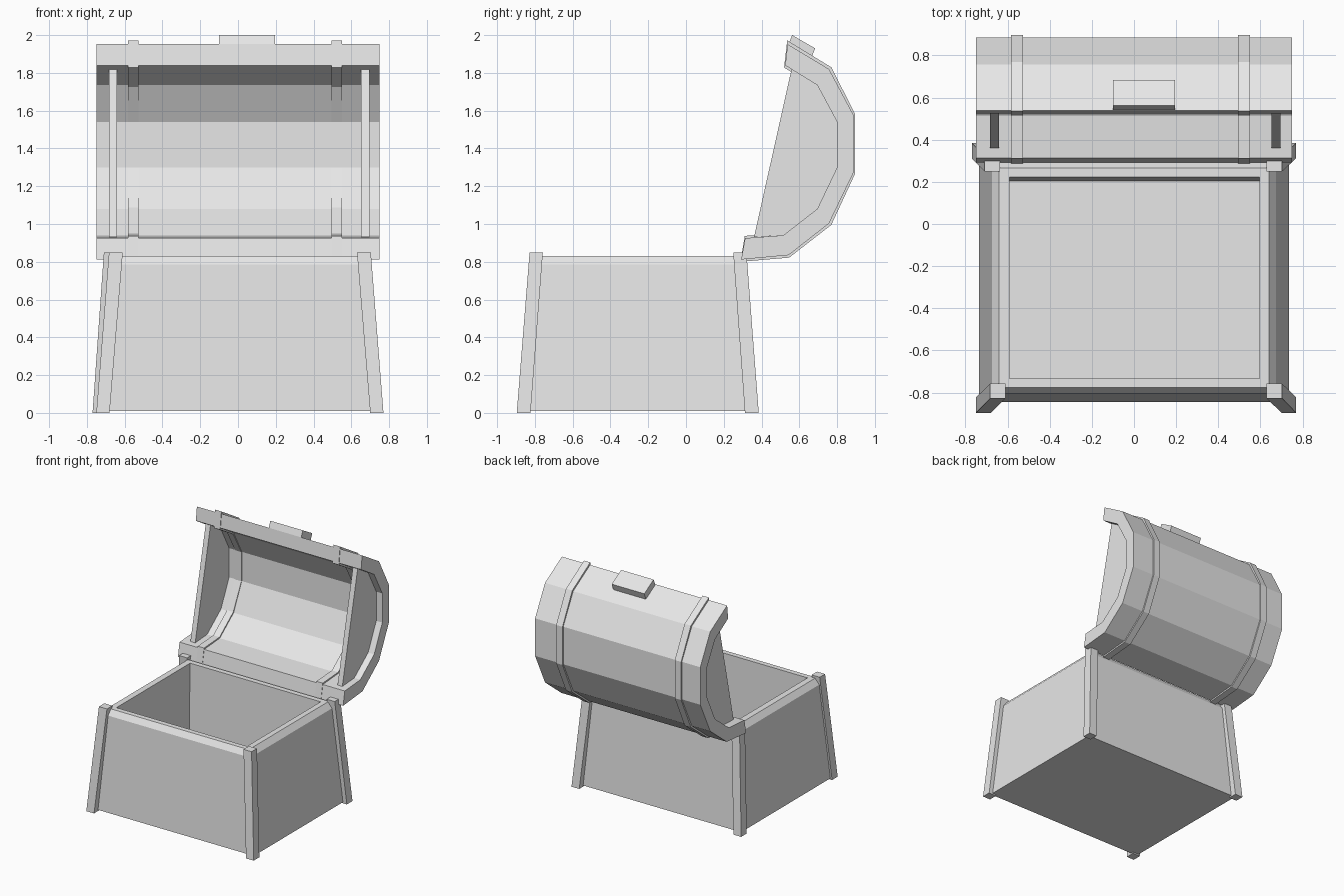
import bpy, bmesh

cube = bpy.data.objects.get("Cube")
if cube:
    bpy.data.objects.remove(cube, do_unlink=True)

grey = bpy.data.materials.new("plain grey")
COLOUR = (0.8, 0.8, 0.8, 1)
grey.diffuse_color = COLOUR
grey.use_nodes = True
grey.node_tree.nodes["Principled BSDF"].inputs["Base Color"].default_value = COLOUR


def loft(name, rings):
    """Join equal-length rings of points and cap both ends."""
    bm = bmesh.new()
    loops = [[bm.verts.new(p) for p in ring] for ring in rings]
    n = len(loops[0])
    for a, b in zip(loops, loops[1:]):
        for i in range(n):
            j = (i + 1) % n
            bm.faces.new((a[i], a[j], b[j], b[i]))
    bm.faces.new(loops[0][::-1])
    bm.faces.new(loops[-1])
    bmesh.ops.recalc_face_normals(bm, faces=bm.faces)
    mesh = bpy.data.meshes.new(name)
    bm.to_mesh(mesh)
    bm.free()
    mesh.materials.append(grey)
    obj = bpy.data.objects.new(name, mesh)
    bpy.context.collection.objects.link(obj)
    return obj


def prism(name, profile, x0, x1):
    """Extrude a side (y, z) profile along x."""
    return loft(name, [[(x, y, z) for y, z in profile] for x in (x0, x1)])


def rect(x0, x1, y0, y1, z):
    return [(x0, y0, z), (x1, y0, z), (x1, y1, z), (x0, y1, z)]


# Hollow chest body: splayed walls, chamfered rim, inner walls and floor
loft("chest_body", [
    rect(-0.735, 0.735, -0.845, 0.335, 0.01),
    rect(-0.675, 0.675, -0.805, 0.295, 0.785),
    rect(-0.64, 0.64, -0.775, 0.265, 0.83),
    rect(-0.59, 0.595, -0.733, 0.222, 0.83),
    rect(-0.59, 0.595, -0.733, 0.205, 0.03),
])

# Leaning corner posts: bottom x, top x, bottom y, top y (low edges)
FRONT, BACK = (-0.896, -0.828), (0.312, 0.25)
posts = {
    "front_right_post": (-0.75, -0.683, FRONT),
    "back_right_post": (-0.77, -0.71, BACK),
    "front_left_post": (0.70, 0.63, FRONT),
    "back_left_post": (0.70, 0.63, BACK),
}
for name, (xb, xt, (yb, yt)) in posts.items():
    loft(name, [rect(xb, xb + 0.07, yb, yb + 0.073, 0),
                rect(xt, xt + 0.073, yt, yt + 0.07, 0.85)])

# Open lid shell: faceted arch with thickness
outer = [(0.538, 1.952), (0.757, 1.82), (0.886, 1.578), (0.886, 1.27),
         (0.757, 1.003), (0.543, 0.835), (0.292, 0.812)]
inner = [(0.525, 1.84), (0.695, 1.735), (0.80, 1.54), (0.80, 1.30),
         (0.695, 1.08), (0.515, 0.94), (0.313, 0.925)]
prism("lid_shell", outer + inner[::-1], -0.75, 0.75)

# Lid end panels, set in from the shell ends
panel = [(0.56, 1.825)] + inner[1:-1] + [(0.36, 0.93)]
for name, x in (("right_lid_panel", -0.684), ("left_lid_panel", 0.652)):
    prism(name, panel, x, x + 0.043)

# Straps wrapped around the lid and its lips
strap_outer = [(0.536, 1.972), (0.769, 1.83), (0.896, 1.581), (0.896, 1.268),
               (0.769, 0.995), (0.546, 0.822), (0.288, 0.80)]
strap_inner = [(0.519, 1.828), (0.69, 1.726), (0.795, 1.54), (0.795, 1.30),
               (0.69, 1.088), (0.512, 0.95), (0.311, 0.937)]
for name, x in (("right_strap", -0.583), ("left_strap", 0.494)):
    prism(name, strap_outer + strap_inner[::-1], x, x + 0.057)

# Clasp block on the top facet
prism("clasp", [(0.562, 2.0), (0.684, 1.93), (0.66, 1.87), (0.54, 1.945)],
      -0.10, 0.195)
